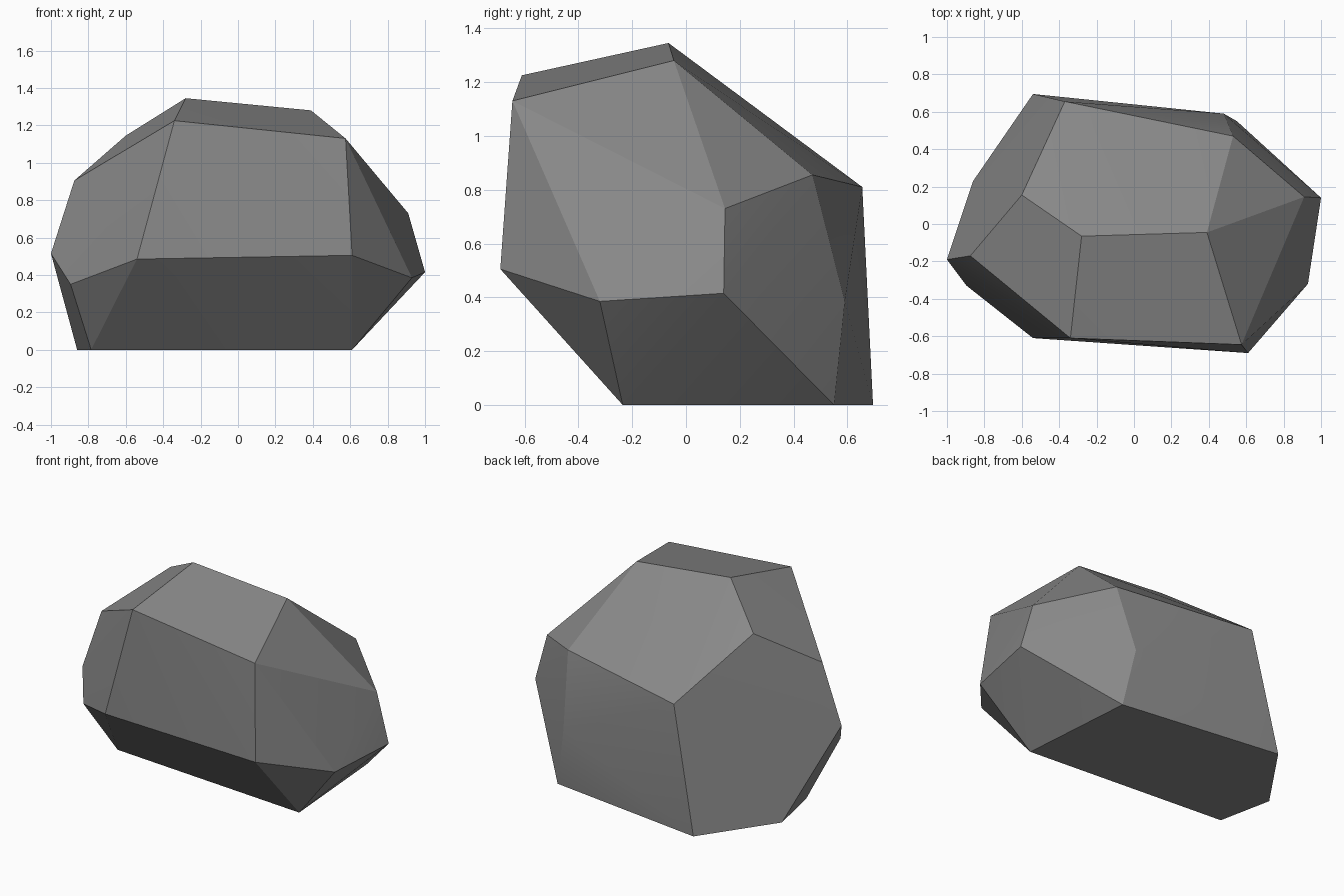
import bpy
import bmesh
import math

cube = bpy.data.objects.get("Cube")
if cube:
    bpy.data.objects.remove(cube, do_unlink=True)

# Grey stone
stone = bpy.data.materials.new("stone grey")
stone.use_nodes = True
grey = (0.25, 0.25, 0.25, 1)
stone.diffuse_color = grey
stone.node_tree.nodes["Principled BSDF"].inputs["Base Color"].default_value = grey

# Corner points of the boulder, in rings
base = [(.61, -.235, 0), (.55, .55, 0), (-.54, .695, 0),
        (-.86, .23, 0), (-.785, -.13, 0), (-.615, -.125, 0)]
girdle = [(.61, -.69, .505), (.93, -.32, .385), (1, .14, .415), (.48, .59, .385),
          (-1, -.19, .515), (-.895, -.33, .35), (-.54, -.61, .485)]
shoulder = [(.575, -.645, 1.13), (.91, .145, .73), (.53, .47, .855),
            (-.37, .655, .81), (-.875, -.17, .905), (-.34, -.61, 1.225)]
crown = [(-.6, .155, 1.145), (-.28, -.065, 1.345), (.39, -.045, 1.28)]

# Chiselled body wrapped around the corners
bm = bmesh.new()
for point in base + girdle + shoulder + crown:
    bm.verts.new(point)
bmesh.ops.convex_hull(bm, input=bm.verts[:])
bmesh.ops.recalc_face_normals(bm, faces=bm.faces[:])
mesh = bpy.data.meshes.new("boulder")
bm.to_mesh(mesh)
bm.free()
mesh.materials.append(stone)

boulder = bpy.data.objects.new("boulder", mesh)
bpy.context.collection.objects.link(boulder)
bpy.ops.object.select_all(action="DESELECT")
boulder.select_set(True)
bpy.context.view_layer.objects.active = boulder
bpy.ops.object.shade_smooth_by_angle(angle=math.radians(20))
